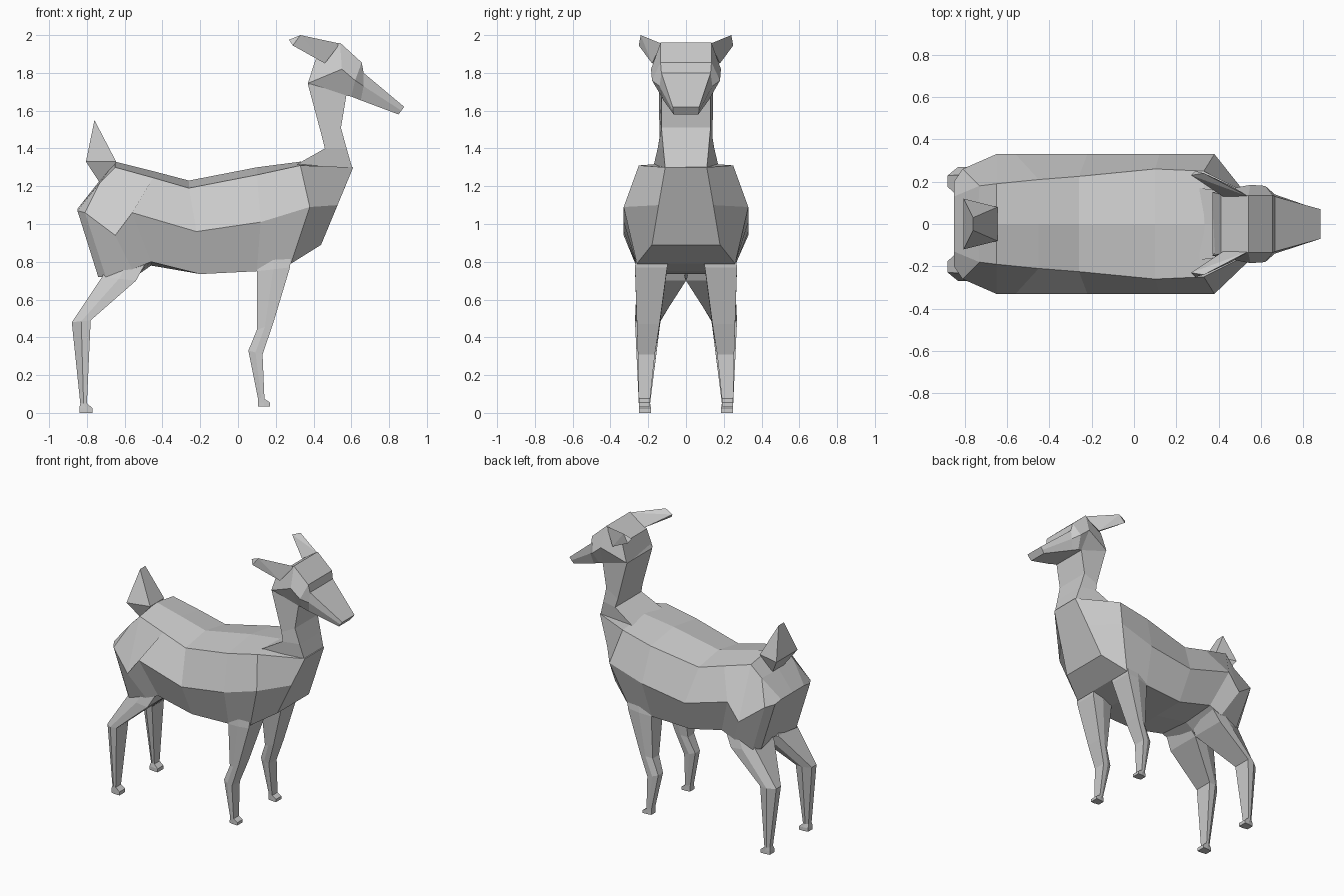
import bpy, bmesh

coat = bpy.data.materials.new("grey_coat")
coat.diffuse_color = (0.6, 0.6, 0.6, 1)


def finish(name, bm, mirror=False):
    bmesh.ops.recalc_face_normals(bm, faces=bm.faces[:])
    me = bpy.data.meshes.new(name)
    bm.to_mesh(me)
    bm.free()
    me.materials.append(coat)
    ob = bpy.data.objects.new(name, me)
    bpy.context.collection.objects.link(ob)
    if mirror:
        m = ob.modifiers.new("mirror", 'MIRROR')
        m.use_axis = (False, True, False)
        m.use_mirror_merge = False


def loft(name, rings, mirror=False):
    bm = bmesh.new()
    vs = [[bm.verts.new(p) for p in r] for r in rings]
    n = len(vs[0])
    for a, b in zip(vs, vs[1:]):
        for i in range(n):
            j = (i + 1) % n
            bm.faces.new((a[i], a[j], b[j], b[i]))
    bm.faces.new(vs[0])
    bm.faces.new(vs[-1])
    finish(name, bm, mirror)


def hull(name, pts, mirror=False):
    bm = bmesh.new()
    bmesh.ops.convex_hull(bm, input=[bm.verts.new(p) for p in pts])
    finish(name, bm, mirror)


def whole(half):
    # close a half section by reflecting its off-centre points
    return half + [(x, -y, z) for x, y, z in reversed(half) if y > 0]


def body_ring(tc, te, s, be, bc):
    return whole([(tc[0], 0, tc[1]), te, s, be, (bc[0], 0, bc[1])])


# body, from rump to chest
loft("body", [
    body_ring((-.85, 1.08), (-.85, .13, 1.08), (-.85, .20, 1.07), (-.74, .20, .72), (-.70, .72)),
    body_ring((-.74, 1.22), (-.73, .18, 1.22), (-.81, .26, 1.06), (-.70, .24, .72), (-.66, .72)),
    body_ring((-.65, 1.33), (-.65, .19, 1.30), (-.65, .33, .94), (-.56, .25, .76), (-.56, .71)),
    body_ring((-.45, 1.28), (-.45, .21, 1.245), (-.56, .33, 1.06), (-.46, .25, .80), (-.46, .78)),
    body_ring((-.26, 1.23), (-.26, .225, 1.19), (-.22, .33, .96), (-.20, .24, .735), (-.20, .735)),
    body_ring((.10, 1.30), (.10, .26, 1.26), (.12, .33, 1.01), (.10, .25, .75), (.10, .75)),
    body_ring((.33, 1.33), (.33, .25, 1.31), (.38, .33, 1.09), (.28, .26, .79), (.28, .79)),
    body_ring((.61, 1.30), (.61, .11, 1.30), (.527, .145, 1.10), (.44, .18, .89), (.44, .89)),
])


# neck
def neck_ring(front, back):
    return whole([front, back])


loft("neck", [
    neck_ring((.605, .11, 1.295), (.31, .17, 1.315)),
    neck_ring((.575, .12, 1.40), (.46, .15, 1.40)),
    neck_ring((.545, .13, 1.51), (.445, .14, 1.46)),
    neck_ring((.575, .13, 1.69), (.37, .145, 1.74)),
    neck_ring((.57, .12, 1.75), (.40, .13, 1.80)),
])

# head: crown, cheek and jaw points from nape to muzzle
loft("head", [whole(h) for h in (
    [(.41, .14, 1.87), (.37, .15, 1.745), (.375, .14, 1.735)],
    [(.54, .135, 1.96), (.55, .185, 1.82), (.575, .13, 1.68)],
    [(.655, .135, 1.855), (.62, .18, 1.76), (.60, .13, 1.675)],
    [(.665, .13, 1.80), (.665, .14, 1.73), (.65, .12, 1.655)],
    [(.88, .07, 1.62), (.865, .07, 1.60), (.85, .065, 1.58)],
)])

# ears
hull("ears", [(.27, .23, 1.975), (.33, .24, 2.0), (.29, .25, 1.945),
              (.54, .13, 1.955), (.46, .18, 1.85), (.42, .13, 1.88)], True)

# tail
hull("tail", [(x, s * y, z) for s in (1, -1) for x, y, z in
              ((-.805, .12, 1.33), (-.645, .08, 1.33), (-.76, .03, 1.55), (-.72, .05, 1.20))])


# legs: each row is back x, front x, inner y, outer y, back z, front z, back taper
def leg(name, rows):
    rings = []
    for xb, xf, yi, yo, zb, zf, t in rows:
        d = (yo - yi) / 2 * t
        xm, zm = (xb + xf) / 2, (zb + zf) / 2
        rings.append([(xb, yi + d, zb), (xm, yi, zm), (xf, yi, zf),
                      (xf, yo, zf), (xm, yo, zm), (xb, yo - d, zb)])
    loft(name, rings, True)


leg("hind_legs", [
    (-.68, -.48, .03, .24, .80, .81, .2),
    (-.72, -.54, .00, .26, .72, .70, .2),
    (-.88, -.78, .135, .27, .48, .49, .6),
    (-.835, -.80, .19, .25, .05, .05, .4),
    (-.84, -.77, .185, .25, .025, .025, .2),
    (-.84, -.77, .185, .25, 0, 0, .2),
])
leg("front_legs", [
    (.10, .28, .09, .265, .80, .82, .2),
    (.10, .275, .10, .27, .75, .77, .2),
    (.10, .185, .14, .26, .44, .47, .4),
    (.055, .13, .165, .255, .33, .31, .4),
    (.105, .14, .19, .25, .08, .075, .3),
    (.105, .17, .19, .25, .055, .055, .2),
    (.105, .17, .19, .25, .035, .035, .2),
])
